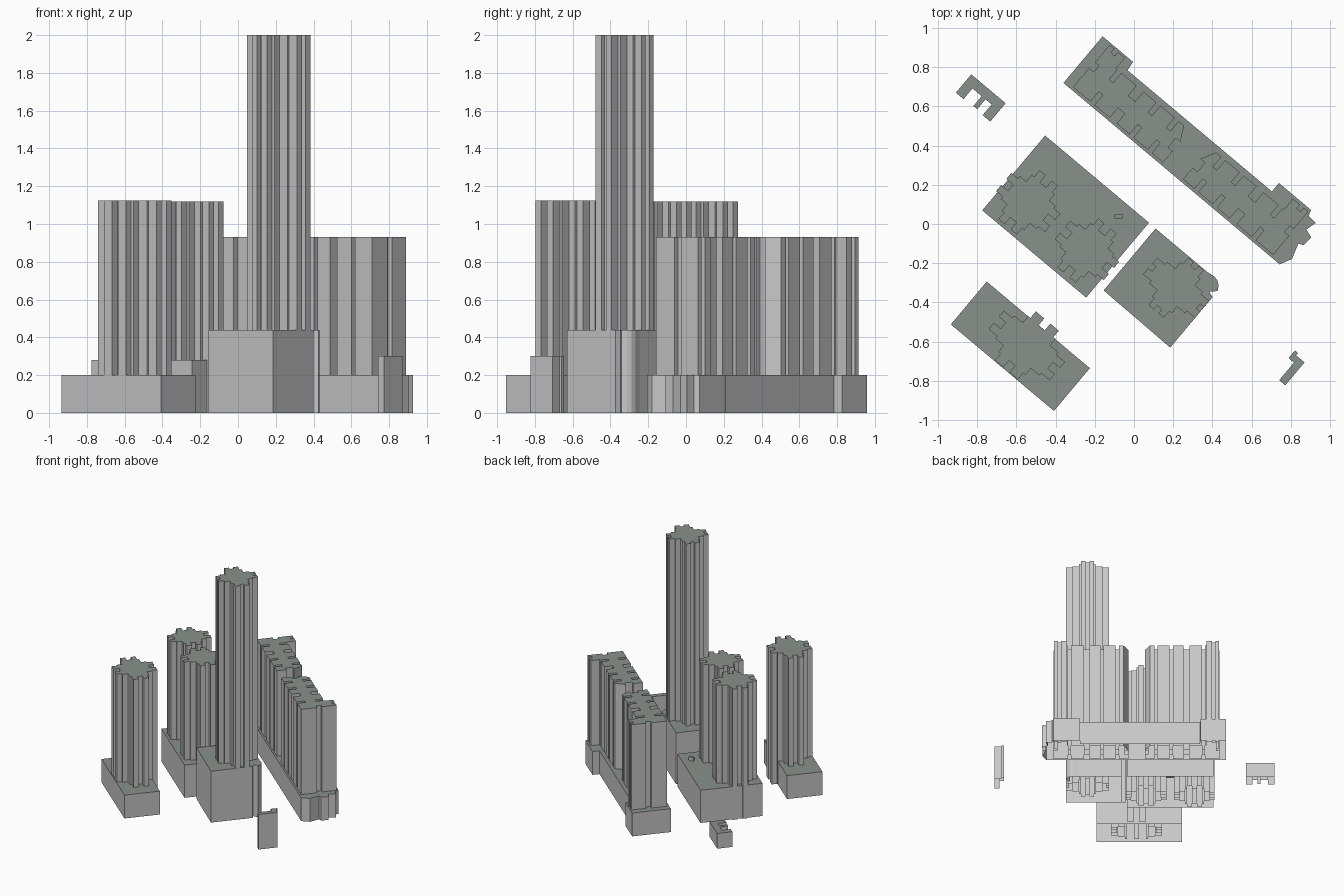
import bpy
import bmesh
from math import cos, sin, radians

# Remove the default cube only
cube = bpy.data.objects.get("Cube")
if cube:
    bpy.data.objects.remove(cube, do_unlink=True)

PLAN = 0.00509            # size of one plan unit
STREET_ANGLE = -40        # all blocks follow the street grid


def make_material(name, colour):
    material = bpy.data.materials.new(name)
    material.use_nodes = True
    material.diffuse_color = colour
    shader = material.node_tree.nodes["Principled BSDF"]
    shader.inputs["Base Color"].default_value = colour
    return material


wall_grey = make_material("wall grey", (0.58, 0.58, 0.58, 1))
roof_grey = make_material("roof green grey", (0.25, 0.28, 0.26, 1))


def prism(name, origin, outline, top, bottom=0.0, angle=STREET_ANGLE):
    """Extrude a plan outline into walls and a roof, open underneath."""
    c, s = cos(radians(angle)), sin(radians(angle))
    plan = [(origin[0] + PLAN * (u * c - v * s),
             origin[1] + PLAN * (u * s + v * c)) for u, v in outline]
    area = sum(a[0] * b[1] - b[0] * a[1]
               for a, b in zip(plan, plan[1:] + plan[:1]))
    if area < 0:
        plan.reverse()
    bm = bmesh.new()
    low = [bm.verts.new((x, y, bottom)) for x, y in plan]
    high = [bm.verts.new((x, y, top)) for x, y in plan]
    for i in range(len(plan)):
        j = (i + 1) % len(plan)
        bm.faces.new((low[i], low[j], high[j], high[i]))
    roof = bm.faces.new(high)
    roof.material_index = 1
    mesh = bpy.data.meshes.new(name)
    bm.to_mesh(mesh)
    bm.free()
    mesh.materials.append(wall_grey)
    mesh.materials.append(roof_grey)
    obj = bpy.data.objects.new(name, mesh)
    bpy.context.collection.objects.link(obj)
    return obj


def rectangle(length, width):
    a, b = length / 2, width / 2
    return [(-a, -b), (a, -b), (a, b), (-a, b)]


def cross(length_u, length_v, half_u, half_v, slot=4, depth=9, step=3):
    """Cross-shaped plan: four stepped arms, each with a slot in its end."""
    points = []
    for turn in range(4):
        if turn % 2 == 0:
            reach, half, start = length_u, half_u, half_v
        else:
            reach, half, start = length_v, half_v, half_u
        middle = (start + reach) / 2
        arm = [(start, -half), (middle, -half), (middle, step - half),
               (reach, step - half), (reach, -slot), (reach - depth, -slot)]
        # the other half of the arm mirrors the first, sharing the inner corner
        arm += [(u, -v) for u, v in reversed(arm[1:])]
        for u, v in arm:
            for _ in range(turn):
                u, v = -v, u
            points.append((u, v))
    return points


def slotted_edge(edge, inset, slots):
    """One long facade with light wells cut into it."""
    points = []
    for start, end in slots:
        points += [(start, edge), (start, edge + inset),
                   (end, edge + inset), (end, edge)]
    return points


# Long rear block: podium with a bay at its far end
rear_origin = (-0.36, 0.72)
rear_podium = [(0, 0), (0, 61), (40, 61), (41, 51), (230, 51), (230, 62),
               (272, 62), (274, 56), (284, 55), (281, 44), (290, 41),
               (289, 30), (284, 28), (289, 12), (283, 0)]
prism("rear_podium", rear_origin, rear_podium, 0.2)

# Two mirrored slab towers with light wells and an end wing
wells = [(33, 38), (58, 67), (84, 89), (108, 113)]
slab = [(10, 3)]
slab += slotted_edge(3, 13, wells)
slab += [(128, 3), (128, 18), (122, 18), (122, 30), (128, 30), (120, 45)]
slab += reversed(slotted_edge(45, -13, wells))
slab += [(31, 45), (31, 59), (22, 59), (22, 54), (17, 54), (17, 59),
         (11, 59), (11, 36), (16, 36), (16, 28), (10, 28)]
prism("rear_tower_right", rear_origin, slab, 0.93)
prism("rear_tower_left", rear_origin, [(282 - u, v) for u, v in slab], 0.93)

# Middle block: podium, twin cross towers and a small roof hut
prism("middle_podium", (-0.349, 0.038), rectangle(136, 98), 0.28)
twin_plan = cross(32, 32, 15, 15)
for side, centre in (("right", (-0.54, 0.11)), ("left", (-0.24, -0.135))):
    prism("middle_tower_" + side, centre, twin_plan, 1.12)
prism("roof_hut", (-0.08, 0.038), rectangle(8, 4), 0.31, 0.28, 0)

# Front block: podium and a stretched cross tower
prism("front_podium", (-0.58, -0.624), rectangle(135, 56), 0.2)
prism("front_tower", (-0.547, -0.62), cross(40, 32, 15, 18), 1.125)

# Tall block: podium with a rounded corner and the highest tower
tall_podium = [(0, 0), (0, 81), (68, 81), (76, 82), (81, 81), (85, 78),
               (88, 73), (82, 67), (88, 65), (88, -1)]
prism("tall_podium", (-0.155, -0.339), tall_podium, 0.44)
prism("tall_tower", (0.215, -0.325), cross(34, 31, 14, 13, slot=3, depth=5), 2.0)

# Low comb-shaped annex
comb = [(0, 0), (0, 24), (45, 24), (45, 0), (35, 0), (35, 14), (27, 14),
        (27, 1), (22, 1), (22, 14), (10, 14), (10, 0)]
prism("comb_annex", (-0.909, 0.67), comb, 0.13)

# Narrow hooked annex
hook = [(0, 0), (8, 0), (8, 30), (-3, 30), (-3, 33), (-7, 33), (-7, 23), (0, 23)]
prism("hook_annex", (0.741, -0.797), hook, 0.3)
